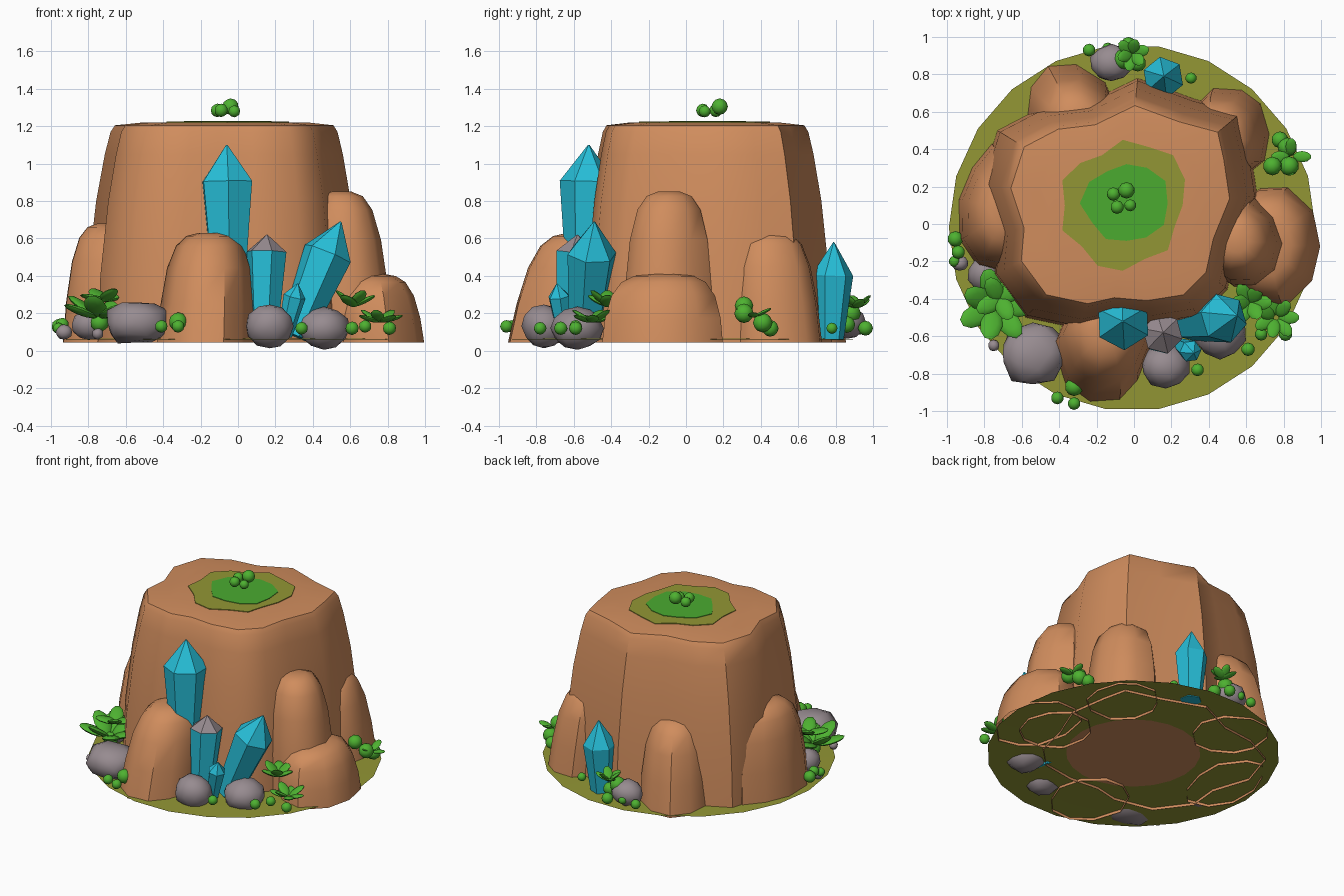
import bpy, bmesh, math, random
from mathutils import Vector, Matrix

if "Cube" in bpy.data.objects:
    bpy.data.objects.remove(bpy.data.objects["Cube"])

random.seed(4)


def mat(name, rgb):
    m = bpy.data.materials.new(name)
    m.diffuse_color = (*rgb, 1)
    m.use_nodes = True
    m.node_tree.nodes["Principled BSDF"].inputs["Base Color"].default_value = m.diffuse_color
    return m


CLAY = mat("clay brown", (0.63, 0.265, 0.11))
CRYSTAL = mat("cyan crystal", (0.02, 0.52, 0.69))
OLIVE = mat("olive grass", (0.29, 0.305, 0.035))
GRASS = mat("bright grass", (0.07, 0.41, 0.03))
LEAF = mat("leaf green", (0.075, 0.44, 0.03))
STONE = mat("grey stone", (0.31, 0.26, 0.28))


def finish(bm, name, mats, smooth=None):
    bmesh.ops.recalc_face_normals(bm, faces=bm.faces)
    me = bpy.data.meshes.new(name)
    bm.to_mesh(me)
    bm.free()
    ob = bpy.data.objects.new(name, me)
    bpy.context.collection.objects.link(ob)
    for m in mats:
        me.materials.append(m)
    if smooth:
        bpy.ops.object.select_all(action='DESELECT')
        ob.select_set(True)
        bpy.context.view_layer.objects.active = ob
        bpy.ops.object.shade_smooth_by_angle(angle=math.radians(smooth))
    return ob


def loft(bm, rings, cap_start=False, cap_end=True):
    """Skin a list of closed point rings; returns the end cap."""
    vs = [[bm.verts.new(p) for p in r] for r in rings]
    n = len(vs[0])
    for a, b in zip(vs, vs[1:]):
        for i in range(n):
            j = (i + 1) % n
            bm.faces.new((a[i], a[j], b[j], b[i]))
    if cap_start:
        bm.faces.new(vs[0][::-1])
    if cap_end:
        bm.faces.new(vs[-1])


# ground disc: thin sheet, bare earth under the rock
bm = bmesh.new()
R = [[(-0.01 + r * math.cos(i * math.tau / 22), -0.02 + r * math.sin(i * math.tau / 22), z)
      for i in range(22)] for r, z in ((0.45, 0.064), (0.8, 0.064), (0.98, 0.06))]
loft(bm, R, cap_start=True, cap_end=False)
for f in bm.faces:
    c = f.calc_center_median()
    f.material_index = int(math.hypot(c.x, c.y) < 0.5)
finish(bm, "ground_disc", [OLIVE, CLAY])

# main mesa: lobed outline lofted upward with a gentle taper
C = Vector((-0.05, 0.08))
outline = [(0.66, 0.15), (0.62, 0.42), (0.58, 0.6), (0.32, 0.67), (0.02, 0.78), (-0.25, 0.65),
           (-0.5, 0.62), (-0.73, 0.5), (-0.82, 0.22), (-0.73, -0.05), (-0.75, -0.27),
           (-0.58, -0.5), (-0.3, -0.56), (-0.12, -0.52), (0.1, -0.54), (0.35, -0.5),
           (0.5, -0.35), (0.55, -0.12)]
bm = bmesh.new()
levels = [(0.045, 1), (0.4, 0.98), (0.8, 0.92), (1.05, 0.86), (1.17, 0.82), (1.205, 0.79), (1.22, 0.6)]
loft(bm, [[(*(C + (Vector(p) - C) * s), z) for p in outline] for z, s in levels])
finish(bm, "mesa_rock", [CLAY], 42)

# buttress boulders: rounded columns leaning in to the mesa
DOME = [(0, 1), (0.35, 0.96), (0.68, 0.86), (0.88, 0.70), (0.97, 0.50), (1, 0.25)]


def buttress(name, x, y, rx, ry, top, lean, rot=0):
    ang = [i * math.tau / 10 + random.uniform(-0.1, 0.1) for i in range(10)]
    rad = [random.uniform(0.95, 1.06) for _ in ang]
    inward = (Vector((0, 0)) - Vector((x, y))).normalized() * lean
    cr, sr = math.cos(rot), math.sin(rot)
    rings = []
    for t, s in DOME:
        ring = []
        for a, k in zip(ang, rad):
            u, v = rx * s * k * math.cos(a), ry * s * k * math.sin(a)
            ring.append((x + u * cr - v * sr + inward.x * t, y + u * sr + v * cr + inward.y * t,
                         0.045 + (top - 0.045) * t))
        rings.append(ring)
    bm = bmesh.new()
    loft(bm, rings)
    finish(bm, name, [CLAY], 42)


for args in [("front_buttress", -0.17, -0.66, 0.25, 0.29, 0.63, 0.1),
             ("right_tall_buttress", 0.60, -0.10, 0.23, 0.24, 0.85, 0.05),
             ("right_low_buttress", 0.75, -0.12, 0.25, 0.33, 0.41, 0.03),
             ("back_right_buttress", 0.50, 0.49, 0.23, 0.25, 0.64, 0.06),
             ("back_left_buttress", -0.34, 0.60, 0.25, 0.26, 0.64, 0.08, 0.1),
             ("left_buttress", -0.73, 0.08, 0.21, 0.34, 0.68, 0.03, -0.1)]:
    buttress(*args)


# grass patches on the summit
def patch(name, x, y, radii, z, m):
    n = len(radii)
    bm = bmesh.new()
    loft(bm, [[(x + r * math.cos(i * math.tau / n), y + r * math.sin(i * math.tau / n), h)
               for i, r in enumerate(radii)] for h in (z - 0.006, z)])
    finish(bm, name, [m])


patch("summit_olive_patch", -0.06, 0.1,
      [.32, .36, .38, .34, .35, .29, .32, .35, .31, .35, .31, .35, .35, .31, .34, .30], 1.225, OLIVE)
patch("summit_grass_patch", -0.04, 0.11,
      [.22, .24, .22, .21, .20, .23, .25, .21, .22, .20, .21, .23], 1.229, GRASS)


# crystals: six-sided shafts widening to a shoulder, then a point
def crystal(name, base, tip, r, shoulder=0.7, stone_tip=False):
    base, tip = Vector(base), Vector(tip)
    q = (tip - base).to_track_quat('Z', 'Y')
    bm = bmesh.new()
    rings = []
    for t, s in ((0, 0.66), (shoulder, 1), (1, 0.03)):
        rings.append([base.lerp(tip, t) + q @ Vector((r * s * math.cos(a), r * s * math.sin(a), 0))
                      for a in (0.1 + i * math.tau / 6 for i in range(6))])
    loft(bm, rings, cap_start=True)
    zs = base.lerp(tip, shoulder).z + 0.02
    for f in bm.faces:
        f.material_index = int(stone_tip and f.calc_center_median().z > zs)
    finish(bm, name, [CRYSTAL, STONE])


crystal("crystal_large", (-0.05, -0.54, 0.35), (-0.06, -0.52, 1.1), 0.15, 0.74)
crystal("crystal_middle", (0.14, -0.62, 0.08), (0.155, -0.58, 0.62), 0.11, 0.83, True)
crystal("crystal_leaning", (0.30, -0.54, 0.08), (0.55, -0.49, 0.69), 0.135, 0.72)
crystal("crystal_small", (0.25, -0.65, 0.08), (0.32, -0.69, 0.36), 0.06, 0.75)
crystal("crystal_back", (0.15, 0.77, 0.06), (0.16, 0.79, 0.58), 0.112, 0.66)


# loose stones
def stone(name, x, y, z, rx, ry, rz, lump=0.05):
    bm = bmesh.new()
    bmesh.ops.create_icosphere(bm, subdivisions=2, radius=1)
    for v in bm.verts:
        k = 1 + random.uniform(-lump, lump)
        v.co = Vector((x + v.co.x * rx * k, y + v.co.y * ry * k, max(z + v.co.z * rz * k, z - rz)))
    finish(bm, name, [STONE], 50)


for i, s in enumerate([(0.17, -0.76, 0.13, .13, .12, .12), (0.46, -0.58, 0.12, .14, .14, .115),
                       (-0.54, -0.69, 0.15, .18, .17, .12, .12), (-0.80, -0.27, 0.14, .09, .09, .085),
                       (-0.93, -0.21, 0.10, .045, .04, .04), (-0.12, 0.86, 0.15, .115, .10, .09),
                       (-0.75, -0.65, 0.09, .03, .03, .03)]):
    stone(f"stone_{i + 1}", *s)


# round shrubs
def balls(name, pts):
    bm = bmesh.new()
    for x, y, z, r in pts:
        bmesh.ops.create_icosphere(bm, subdivisions=2, radius=r, matrix=Matrix.Translation((x, y, z)))
    finish(bm, name, [LEAF], 50)


balls("summit_shrub", [(-.11, .16, 1.285, .036), (-.04, .18, 1.305, .044), (-.09, .09, 1.285, .036), (-.02, .10, 1.28, .032)])
balls("front_left_shrub", [(-.32, -.87, .155, .05), (-.41, -.93, .13, .034), (-.32, -.96, .13, .034)])
balls("left_shrub", [(-.955, -.08, .13, .042), (-.94, -.15, .14, .036), (-.96, -.2, .12, .03), (-.74, -.43, .15, .05)])
balls("right_shrub", [(.82, .41, .15, .052), (.74, .31, .24, .05), (.83, .31, .2, .052), (.78, .45, .12, .045)])
balls("front_right_shrub", [(.61, -.67, .12, .036), (.81, -.59, .12, .036), (.34, -.78, .12, .034), (.68, -.59, .13, .034)])
balls("back_shrub", [(-.24, .93, .12, .034), (-.06, .88, .2, .055), (-.14, .94, .13, .03),
                     (-.03, .96, .12, .04), (.305, .78, .12, .03), (.02, .86, .14, .045)])


# leafy plants: flattened oval leaves fanned round a centre
def leafy(name, x, y, z, n, reach, size, tilt, start=0.0):
    bm = bmesh.new()
    for i in range(n):
        a = start + i * math.tau / n
        up = tilt + 0.25 * (i % 2)
        M = (Matrix.Translation((x, y, z)) @ Matrix.Rotation(a, 4, 'Z') @ Matrix.Rotation(-up, 4, 'Y')
             @ Matrix.Translation((reach, 0, 0)) @ Matrix.Diagonal((size, size * .6, size * .2, 1)))
        bmesh.ops.create_uvsphere(bm, u_segments=10, v_segments=6, radius=1, matrix=M)
    finish(bm, name, [LEAF], 60)


leafy("left_plant", -0.74, -0.44, 0.17, 7, 0.12, 0.10, 0.35)
leafy("left_plant_upper", -0.72, -0.40, 0.27, 4, 0.06, 0.08, 0.2, 0.5)
leafy("right_front_plant", 0.62, -0.42, 0.24, 6, 0.06, 0.07, 0.45)
leafy("low_front_plant", 0.76, -0.50, 0.15, 7, 0.07, 0.06, 0.3)
leafy("right_plant", 0.84, 0.36, 0.18, 4, 0.06, 0.05, 0.2)
leafy("back_plant", -0.01, 0.91, 0.23, 6, 0.05, 0.055, 0.45, 0.3)
